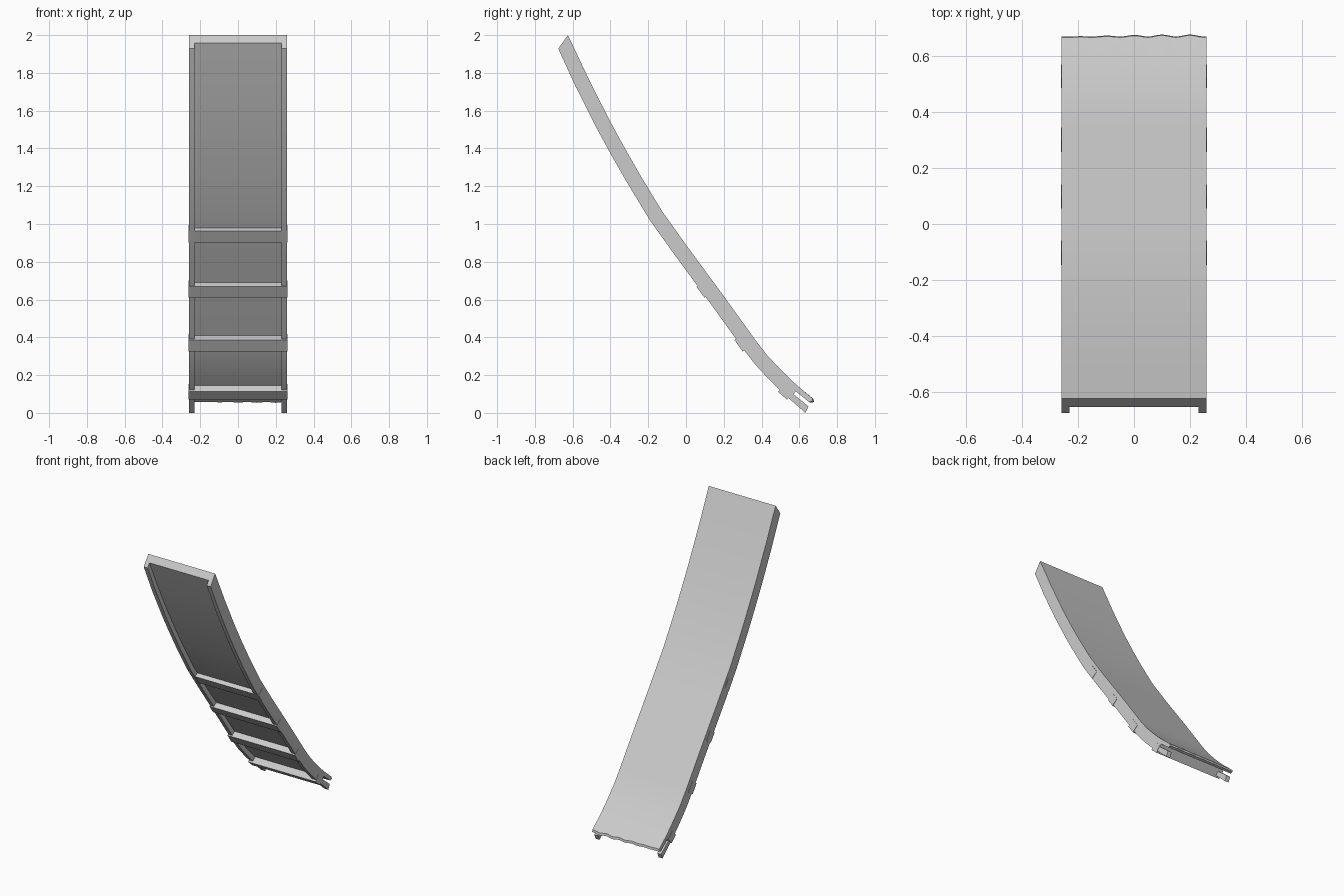
import bpy, bmesh, math
from mathutils import Vector

cube = bpy.data.objects.get("Cube")
if cube:
    bpy.data.objects.remove(cube, do_unlink=True)

grey = bpy.data.materials.new("light grey")
grey.use_nodes = True
grey.diffuse_color = (0.6, 0.6, 0.6, 1)
grey.node_tree.nodes["Principled BSDF"].inputs["Base Color"].default_value = (0.6, 0.6, 0.6, 1)

HALF, RAIL_W = 0.26, 0.03
DECK_T, RAIL_T = 0.048, 0.08

# Upper surface of the chute as (y, z), top to bottom
SPINE = [Vector(p) for p in (
    (-.625, 2), (-.515, 1.768), (-.405, 1.55), (-.325, 1.403), (-.245, 1.263),
    (-.125, 1.065), (0, .89), (.2, .618), (.373, .378), (.43, .305),
    (.495, .235), (.55, .18), (.6, .135), (.668, .078))]


def inward(i):
    """Unit direction from the upper surface to the underside."""
    if i == 0:
        return Vector((-.05, -.07)) / 0.078
    a, b = SPINE[i - 1], SPINE[min(i + 1, len(SPINE) - 1)]
    t = (b - a).normalized()
    return Vector((t.y, -t.x))


def offset(depth, start=0, stop=len(SPINE)):
    return [SPINE[i] + inward(i) * depth for i in range(start, stop)]


def prism(name, outline, xs, ripple=None):
    """Extrude a closed (y, z) outline through the stations xs."""
    bm = bmesh.new()
    rings = []
    for x in xs:
        pts = [ripple(x, p) if ripple else p for p in outline]
        rings.append([bm.verts.new((x, p.x, p.y)) for p in pts])
    n = len(outline)
    for r, s in zip(rings, rings[1:]):
        for i in range(n):
            bm.faces.new((r[i], r[(i + 1) % n], s[(i + 1) % n], s[i]))
    bm.faces.new(rings[0])
    bm.faces.new(rings[-1][::-1])
    bmesh.ops.recalc_face_normals(bm, faces=bm.faces)
    mesh = bpy.data.meshes.new(name)
    bm.to_mesh(mesh)
    bm.free()
    mesh.materials.append(grey)
    ob = bpy.data.objects.new(name, mesh)
    bpy.context.collection.objects.link(ob)
    bpy.ops.object.select_all(action='DESELECT')
    ob.select_set(True)
    bpy.context.view_layer.objects.active = ob
    bpy.ops.object.shade_smooth_by_angle(angle=math.radians(25))
    return ob


# Deck: thick panel with a thin, rippled lip at the foot
last = len(SPINE) - 1
lip = SPINE[last] + Vector((.003, -.016))
under = offset(DECK_T, 0, last)
root = SPINE[last - 1] + inward(last - 1) * 0.028
tip = SPINE[last] + inward(last) * 0.026
deck_outline = SPINE + [lip, tip, root] + under[::-1]


def ripple(x, p):
    if p.y > 0.085 or p.x < 0.64:
        return p
    strength = 0.009 * min(1, max(0, (x + 0.24) / 0.3))
    wave = 0.5 + 0.5 * math.cos(2 * math.pi * x / 0.1)
    return p + Vector((0.77, -0.5)) * strength * wave


steps = 42
prism("deck", deck_outline,
      [-HALF + 2 * HALF * i / steps for i in range(steps + 1)], ripple)

# Side rails under the deck edges, ending in a tongue below the lip
foot = [Vector((.648, .035)), Vector((.632, 0))]
rail_outline = under + foot + offset(RAIL_T, 0, last)[::-1]
for side, sign in (("left", 1), ("right", -1)):
    prism(side + "_rail", rail_outline, [sign * (HALF - RAIL_W), sign * HALF])

# Cross bars: each from the (y, z) upper and lower corners of its outer face
BARS = [((-.147, .962), (-.105, .902)), ((.055, .668), (.098, .61)),
        ((.257, .386), (.3, .325)), ((.487, .112), (.535, .07))]
for k, (a, b) in enumerate(BARS):
    a, b = Vector(a), Vector(b)
    t = (b - a).normalized()
    depth = Vector((-t.y, t.x)) * 0.055
    prism("cross_bar_%d" % (k + 1), [a, b, b + depth, a + depth],
          [-HALF - 0.002, HALF + 0.002])
